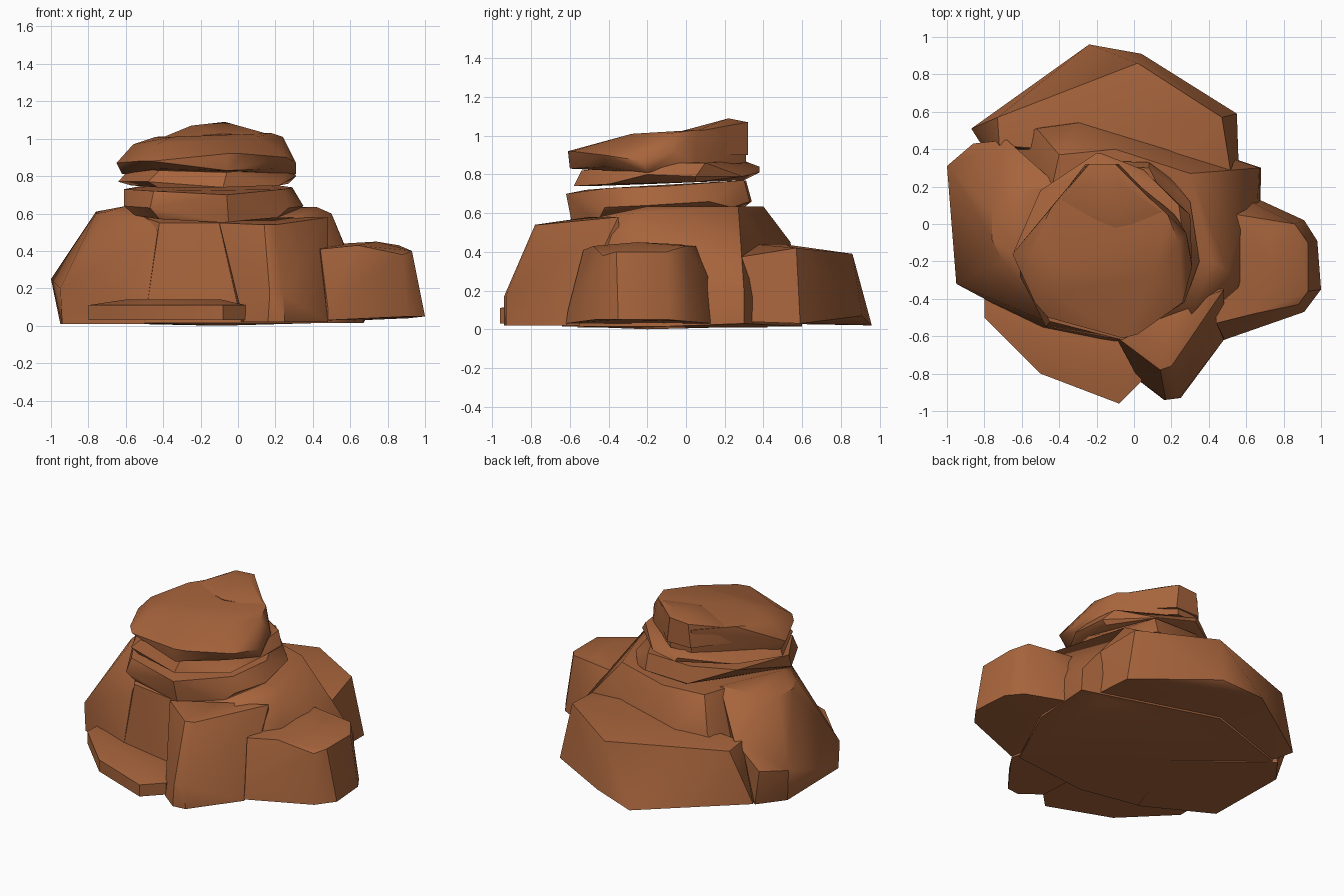
import bpy, bmesh, math

rock = bpy.data.materials.new("red_brown_rock")
rock.diffuse_color = (0.385, 0.127, 0.045, 1)


def boulder(name, *rings):
    """Chiselled rock: the faceted hull of a few rings of corner points."""
    bm = bmesh.new()
    for ring in rings:
        for p in ring:
            bm.verts.new(p)
    res = bmesh.ops.convex_hull(bm, input=bm.verts[:])
    loose = {g for g in res["geom_interior"] + res["geom_unused"]
             if isinstance(g, bmesh.types.BMVert)}
    bmesh.ops.delete(bm, geom=[v for v in loose if v.is_valid], context='VERTS')
    bmesh.ops.dissolve_limit(bm, angle_limit=math.radians(2),
                             verts=bm.verts[:], edges=bm.edges[:])
    bmesh.ops.recalc_face_normals(bm, faces=bm.faces[:])
    me = bpy.data.meshes.new(name)
    bm.to_mesh(me)
    bm.free()
    me.materials.append(rock)
    ob = bpy.data.objects.new(name, me)
    bpy.context.collection.objects.link(ob)
    bpy.ops.object.select_all(action='DESELECT')
    ob.select_set(True)
    bpy.context.view_layer.objects.active = ob
    bpy.ops.object.shade_smooth_by_angle(angle=math.radians(36))


def flat(z, *xy):
    return [(x, y, z) for x, y in xy]


# Central mound
boulder("central_mound",
        flat(0.015, (-0.8, 0.4), (-0.2, 0.6), (0.52, 0.33), (0.67, -0.1),
             (0.45, -0.58), (-0.1, -0.64), (-0.5, -0.56), (-0.6, -0.43)),
        [(0.68, 0.3, 0.03), (0.67, 0.3, 0.19), (0.66, 0.1, 0.2), (-0.1, -0.2, 0)],
        [(-0.52, 0.51, 0.45), (-0.3, 0.54, 0.45), (0.16, 0.4, 0.45), (0.42, 0.2, 0.52),
         (0.56, -0.33, 0.45), (0.5, -0.25, 0.6), (0.3, -0.5, 0.57), (-0.1, -0.58, 0.55),
         (-0.42, -0.53, 0.55), (-0.55, -0.3, 0.6)],
        flat(0.635, (0.3, 0.27), (-0.1, 0.4), (-0.4, 0.37), (0.42, -0.2)))

# Left shoulder
boulder("left_shoulder",
        flat(0.01, (-0.95, 0.25), (-0.94, -0.32), (-0.56, -0.48), (-0.5, -0.56),
             (-0.82, 0.42), (-0.3, 0)),
        [(-1, 0.31, 0.25), (-0.95, -0.32, 0.2), (-0.86, 0.43, 0.25), (-0.68, 0.45, 0.43)],
        [(-0.76, 0.08, 0.61), (-0.76, -0.08, 0.6), (-0.7, -0.2, 0.61), (-0.6, -0.2, 0.64),
         (-0.62, 0.18, 0.635), (-0.45, -0.46, 0.56), (-0.43, -0.54, 0.5), (-0.4, 0.2, 0.63)])

# Front buttress
boulder("front_buttress",
        flat(0.02, (0.03, -0.84), (0.16, -0.94), (0.25, -0.93), (0.48, -0.62),
             (0, -0.3), (0.4, -0.3)),
        flat(0.17, (0.17, -0.94), (0.24, -0.93)),
        [(-0.1, -0.6, 0.55), (0.14, -0.78, 0.54), (0.2, -0.76, 0.54),
         (0.48, -0.35, 0.58), (0.2, -0.5, 0.58)])

# Right block
boulder("right_block",
        [(0.67, 0.13, 0.03), (0.91, 0.02, 0.04), (0.98, -0.09, 0.05), (1, -0.35, 0.05),
         (0.91, -0.47, 0.05), (0.48, -0.62, 0.03), (0.4, 0, 0.02)],
        [(0.48, -0.61, 0.1), (0.44, -0.53, 0.41), (0.64, -0.48, 0.43), (0.88, -0.43, 0.38),
         (0.93, -0.36, 0.4), (0.93, -0.1, 0.4), (0.86, 0, 0.43)],
        [(0.74, -0.25, 0.45), (0.72, -0.05, 0.44), (0.55, 0.05, 0.43), (0.4, -0.1, 0.43),
         (0.6, 0.13, 0.25)])

# Back block
boulder("back_block",
        [(-0.87, 0.51, 0.06), (-0.24, 0.96, 0.02), (0.04, 0.91, 0.07), (0.55, 0.59, 0.03),
         (0.56, 0.3, 0.04), (-0.8, 0.4, 0.03)],
        [(-0.73, 0.57, 0.41), (-0.72, 0.42, 0.42), (0.02, 0.86, 0.39),
         (0.47, 0.57, 0.42), (0.52, 0.26, 0.37), (0.2, 0.35, 0.44), (-0.4, 0.5, 0.44)])

# Low ledge at the front
ledge = [(-0.8, -0.35), (-0.8, -0.5), (-0.5, -0.8), (-0.08, -0.96), (0.04, -0.84), (0, -0.5)]
boulder("front_ledge", flat(0.03, *ledge), flat(0.11, *ledge),
        flat(0.14, (-0.6, -0.55), (-0.45, -0.7), (-0.09, -0.8), (-0.1, -0.55)))

# Stacked, weathered cap layers
boulder("lower_layer",
        [(-0.55, -0.33, 0.59), (-0.42, -0.52, 0.57), (-0.05, -0.59, 0.55), (0.18, -0.46, 0.55),
         (0.28, -0.1, 0.6), (0.2, 0.24, 0.63), (-0.2, 0.3, 0.63)],
        [(-0.61, -0.28, 0.64), (-0.47, -0.55, 0.63), (-0.06, -0.61, 0.65), (0.27, -0.42, 0.63),
         (0.35, -0.2, 0.64), (0.3, 0.12, 0.66), (0.08, 0.33, 0.66), (-0.25, 0.34, 0.66)],
        [(-0.61, -0.25, 0.73), (-0.45, -0.52, 0.72), (-0.06, -0.62, 0.7), (0.24, -0.4, 0.73),
         (0.29, -0.1, 0.74), (0.08, 0.3, 0.77), (-0.25, 0.31, 0.77), (-0.5, 0.15, 0.75)])

boulder("middle_layer",
        [(-0.57, -0.2, 0.75), (-0.43, -0.48, 0.74), (-0.08, -0.58, 0.74), (0.22, -0.4, 0.75),
         (0.27, 0.05, 0.76), (-0.15, 0.3, 0.77)],
        [(-0.64, -0.14, 0.77), (-0.48, -0.48, 0.77), (0.31, -0.2, 0.8), (0.3, 0.05, 0.79),
         (0.05, 0.29, 0.79), (-0.18, 0.38, 0.81), (-0.2, 0.38, 0.84), (-0.5, 0.18, 0.8)],
        [(-0.58, -0.18, 0.84), (-0.42, -0.46, 0.83), (-0.06, -0.54, 0.82), (0.28, -0.2, 0.86),
         (0.24, 0.1, 0.86), (-0.2, 0.3, 0.87)])

boulder("top_layer",
        [(-0.62, -0.15, 0.81), (-0.44, -0.45, 0.84), (-0.06, -0.6, 0.83), (0.2, -0.42, 0.84),
         (0.31, -0.2, 0.81), (0.22, 0.05, 0.84), (-0.1, 0.31, 0.86), (-0.25, 0.3, 0.86)],
        [(-0.65, -0.16, 0.87), (-0.53, -0.42, 0.88), (-0.46, -0.5, 0.88), (-0.06, -0.61, 0.92),
         (0.02, -0.59, 0.92), (0.26, -0.42, 0.9), (0.31, -0.23, 0.87), (0.28, -0.05, 0.92)],
        [(-0.56, -0.15, 0.97), (-0.43, -0.37, 0.97), (-0.35, -0.22, 1.01), (0.1, -0.28, 1.01),
         (0.24, -0.1, 1.01), (0.18, 0.05, 1.03), (-0.1, 0.31, 1.02), (-0.26, 0.31, 1.02),
         (-0.44, 0.09, 1.01)])

# Raised peak at the back of the cap
boulder("peak",
        flat(0.9, (0.18, 0.05), (-0.08, 0.32), (-0.26, 0.32), (-0.42, 0.11)),
        [(0.18, 0.04, 1.02), (-0.42, 0.11, 1), (-0.1, -0.02, 1.025), (-0.07, 0.22, 1.09),
         (-0.25, 0.22, 1.07), (-0.1, 0.32, 1.07), (-0.24, 0.32, 1.06)])
